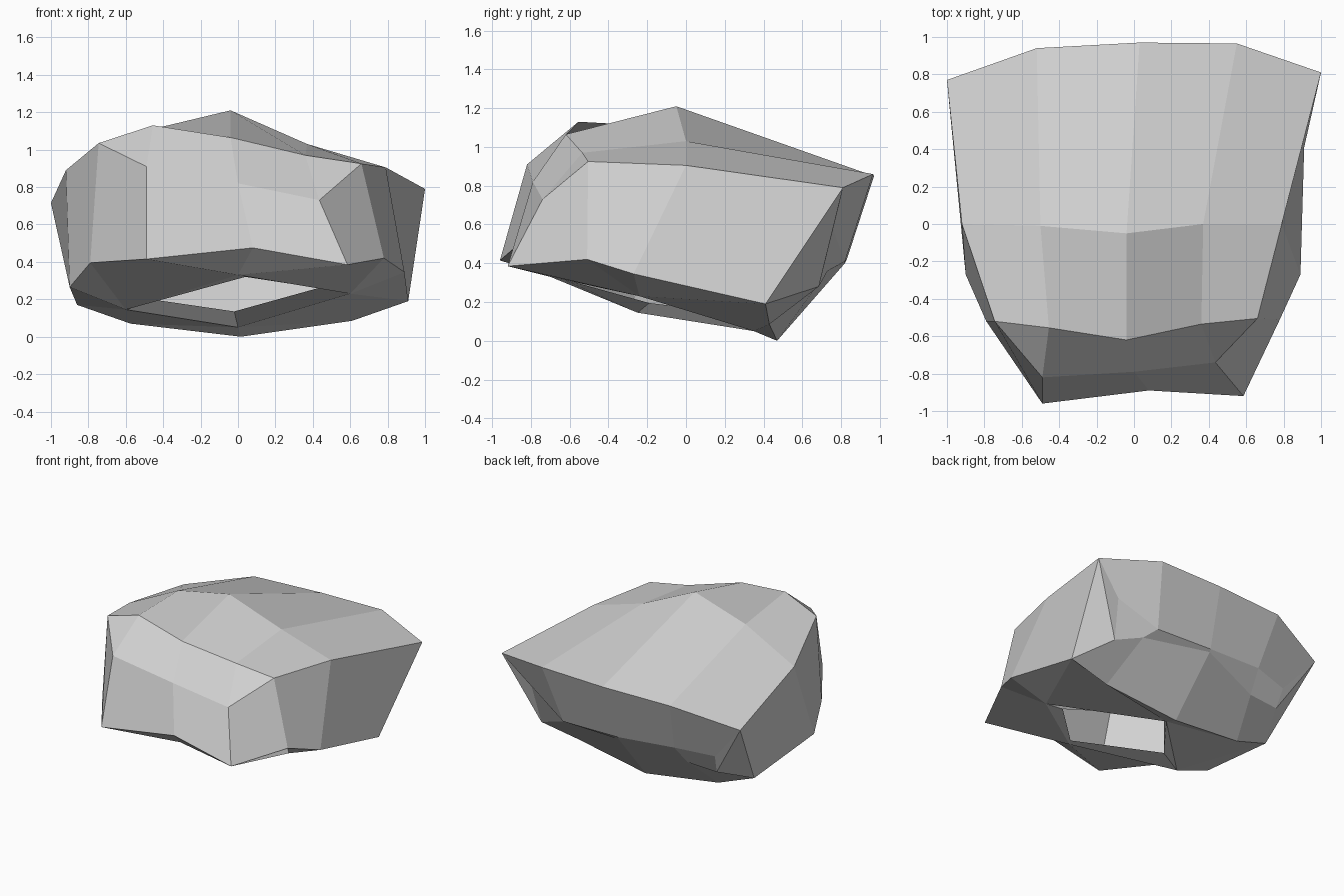
import bpy
import bmesh

cube = bpy.data.objects.get("Cube")
if cube:
    bpy.data.objects.remove(cube, do_unlink=True)


def make_material(name, colour):
    material = bpy.data.materials.new(name)
    material.use_nodes = True
    material.diffuse_color = colour
    material.node_tree.nodes["Principled BSDF"].inputs["Base Color"].default_value = colour
    return material


# Edge loops, running from the front centre towards +x
bottom_loop = [
    (.08, -.89, .475), (.585, -.92, .385), (.78, -.51, .42), (.89, -.27, .345),
    (.91, .41, .19), (.61, .43, .085), (.015, .47, 0), (-.575, .43, .07),
    (-.86, .4, .17), (-.9, -.27, .265), (-.79, -.52, .395), (-.49, -.96, .415),
]
rim_loop = [
    (-.04, -.62, 1.065), (.36, -.535, .97), (.66, -.505, .925), (.79, 0, .905),
    (1, .81, .79), (.55, .965, .86), (.03, .97, .85), (-.52, .94, .84),
    (-1, .77, .715), (-.92, 0, .89), (-.745, -.52, 1.035), (-.455, -.555, 1.13),
]
crown_row = [(-.5, -.01, 1.1), (-.04, -.05, 1.21), (.37, 0, 1.03)]

# Wall points between the loops; the flat sides have none
front_wall = [(0, -.79, .82), (.435, -.74, .73), (-.49, -.82, .91)]
back_wall_low = [(.75, .685, .28), (.53, .73, .36), (0, .82, .4), (-.49, .68, .3), (-.73, .67, .285)]
back_wall_high = [(.78, .76, .57), (.47, .82, .41), (0, .83, .42), (-.46, .8, .45), (-.75, .72, .43)]

# Opening in the underside: outer lip and the narrower throat above it
lip_loop = [(0, -.7, .33), (.6, -.24, .23), (0, .35, .05), (-.6, -.25, .145)]
throat_loop = [(.04, -.64, .32), (.43, -.26, .26), (-.02, .3, .135), (-.43, -.19, .195)]

bm = bmesh.new()


def add_verts(points):
    return [bm.verts.new(point) for point in points]


def add_face(*verts):
    unique = list(dict.fromkeys(verts))
    if len(unique) > 2:
        bm.faces.new(unique)


def bridge(lower, upper):
    """Join two closed loops of equal length; repeated verts give triangles."""
    for i in range(len(lower)):
        j = (i + 1) % len(lower)
        add_face(lower[j], upper[j], upper[i], lower[i])


bottom, rim, crown, lip, throat = map(
    add_verts, (bottom_loop, rim_loop, crown_row, lip_loop, throat_loop))
front_mid, back_low, back_high = map(
    add_verts, (front_wall, back_wall_low, back_wall_high))

# Side walls: back corners are doubled so the recessed back starts beside them
columns = [*range(5), *range(4, 9), *range(8, 12)]
low_ring, high_ring = (
    [*front_mid[:2], *rim[2:5], *back, *rim[8:11], front_mid[2]]
    for back in (back_low, back_high))
wall_foot = [bottom[i] for i in columns]
wall_top = [rim[i] for i in columns]
bridge(wall_foot, low_ring)
bridge(low_ring, high_ring)
bridge(high_ring, wall_top)

# Domed top, as three rows running from -x to +x
front_row = [rim[10], rim[11], rim[0], rim[1], rim[2]]
centre_row = [rim[9], *crown, rim[3]]
back_row = [rim[i] for i in range(8, 3, -1)]
for near, far in ((front_row, centre_row), (centre_row, back_row)):
    for i in range(len(near) - 1):
        add_face(near[i + 1], far[i + 1], far[i], near[i])

# Underside narrowing to the opening
lip_fan = [lip[((i + 1) // 3) % len(lip)] for i in range(len(bottom))]
bridge(lip_fan, bottom)
bridge(throat, lip)

bmesh.ops.recalc_face_normals(bm, faces=bm.faces)
mesh = bpy.data.meshes.new("faceted_shell")
bm.to_mesh(mesh)
bm.free()
mesh.materials.append(make_material("light_grey", (.64, .64, .64, 1)))
shell = bpy.data.objects.new("faceted_shell", mesh)
bpy.context.collection.objects.link(shell)
